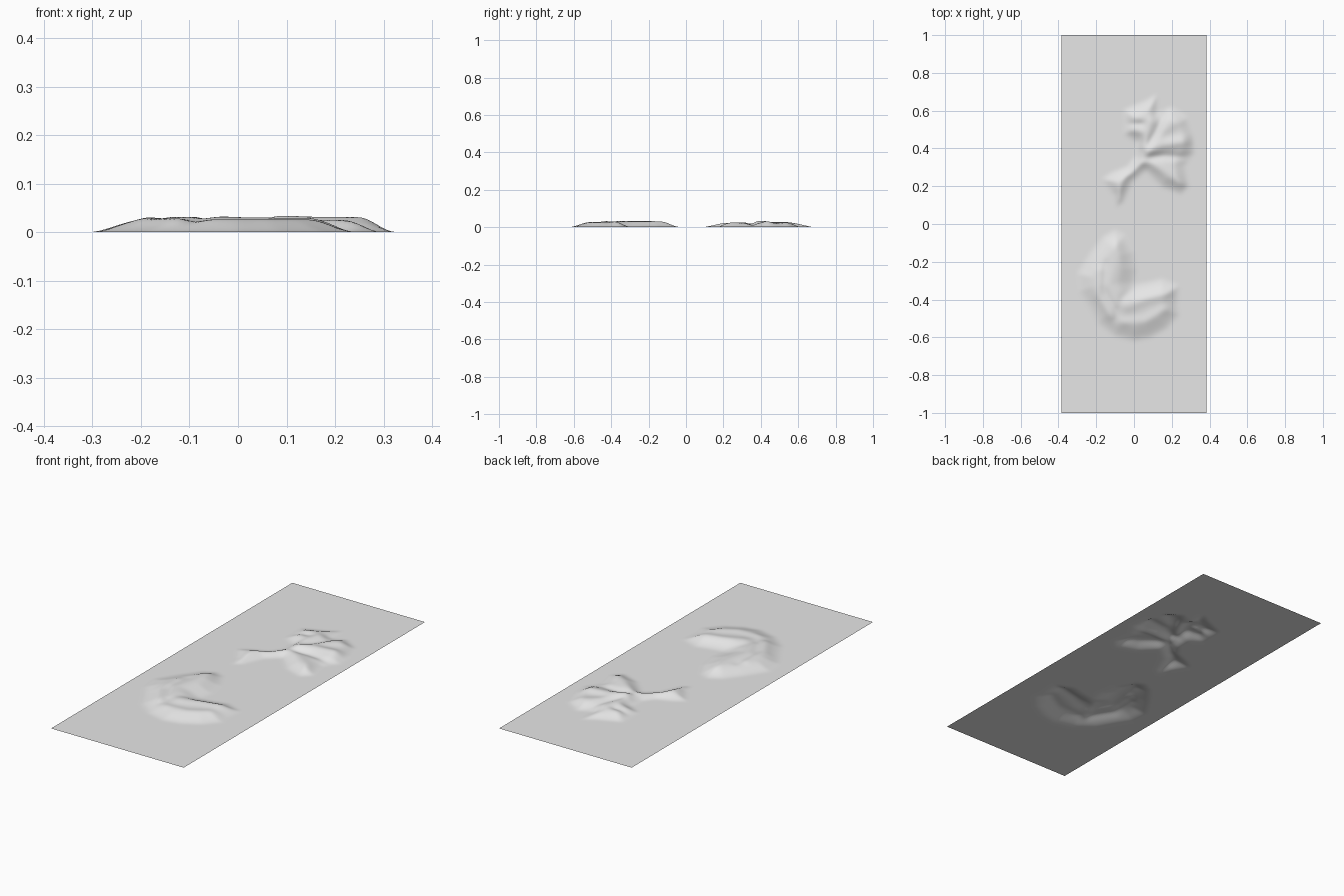
import bpy, bmesh, math
from mathutils import Vector
from mathutils.geometry import intersect_point_line

cube = bpy.data.objects.get("Cube")
if cube:
    bpy.data.objects.remove(cube, do_unlink=True)

WIDTH, LENGTH, STEP = 0.77, 2.0, 0.01


def points(text):
    return [Vector((float(a), float(b), 0)) for a, b in
            (pair.split(",") for pair in text.split())]


def segment_distance(p, a, b):
    near, t = intersect_point_line(p, a, b)
    near = a.lerp(b, min(1, max(0, t)))
    return (p - near).length


def depth_inside(p, outline):
    """Distance from the outline, zero outside it."""
    inside, nearest = False, math.inf
    for a, b in zip(outline, outline[1:] + outline[:1]):
        nearest = min(nearest, segment_distance(p, a, b))
        if (a.y > p.y) != (b.y > p.y):
            if p.x < a.x + (p.y - a.y) * (b.x - a.x) / (b.y - a.y):
                inside = not inside
    return nearest if inside else 0


def fold(path, width, height):
    return points(path), width, height


def mound_height(p, mound):
    depth = depth_inside(p, mound["outline"])
    if not depth:
        return 0
    t = min(1, depth / mound["slope"])
    height = mound["base"]
    for path, width, amount in mound["folds"]:
        d = min(segment_distance(p, a, b) for a, b in zip(path, path[1:]))
        height += amount * math.exp(-(d / width) ** 2)
    return height * t * t * (3 - 2 * t)


# Curled mound with an open notch on its left side
curl = {
    "outline": points("-.1,-.02 -.04,-.05 .01,-.14 .025,-.24 .01,-.31 .07,-.3 .15,-.28 "
                      ".25,-.32 .24,-.42 .25,-.48 .18,-.56 .09,-.61 0,-.63 -.11,-.6 "
                      "-.2,-.53 -.25,-.44 -.3,-.36 -.31,-.26 -.24,-.15 -.17,-.06"),
    "slope": 0.1, "base": 0.023,
    "folds": [
        fold("-.09,-.12 -.1,-.22 -.13,-.32 -.08,-.42", 0.045, 0.009),
        fold("-.18,-.25 -.19,-.38 -.12,-.49", 0.025, 0.006),
        fold("-.02,-.43 .07,-.39 .19,-.36", 0.035, 0.008),
        fold("-.05,-.52 .06,-.51 .2,-.43", 0.025, 0.004),
        fold("0,-.34 -.06,-.39 -.1,-.5", 0.02, -0.004),
        fold("-.15,-.2 -.16,-.34 -.1,-.45", 0.012, -0.003),
    ],
}

# Pinched fan with a short tail
fan = {
    "outline": points(".13,.7 .06,.66 -.06,.61 -.06,.47 0,.43 0,.36 -.04,.31 -.12,.28 "
                      "-.18,.24 -.12,.15 -.1,.08 -.05,.11 0,.22 .06,.27 .14,.19 .25,.15 "
                      ".3,.2 .28,.31 .33,.38 .32,.48 .29,.57 .2,.63 .13,.6"),
    "slope": 0.075, "base": 0.02,
    "folds": [
        fold(".05,.37 .15,.42 .3,.44", 0.03, 0.012),
        fold(".07,.4 .15,.49 .24,.56", 0.03, 0.006),
        fold(".05,.41 .08,.52 .12,.65", 0.025, 0.008),
        fold(".06,.33 .15,.29 .26,.22", 0.03, 0.006),
        fold(".02,.34 -.05,.24 -.1,.14", 0.025, 0.006),
        fold("-.04,.57 .05,.56", 0.018, 0.004),
        fold("-.04,.49 .04,.49", 0.018, 0.004),
        fold(".05,.38 .12,.49 .16,.59", 0.018, -0.009),
        fold(".06,.35 .16,.36 .29,.35", 0.02, -0.01),
        fold("-.03,.53 .04,.53", 0.012, -0.006),
    ],
}

# Thin sheet, raised into the two mounds
columns, rows = round(WIDTH / STEP), round(LENGTH / STEP)
bm = bmesh.new()
bmesh.ops.create_grid(bm, x_segments=columns, y_segments=rows, size=1)
for v in bm.verts:
    v.co.x *= WIDTH / 2
    v.co.y *= LENGTH / 2
    spot = Vector((v.co.x, v.co.y, 0))
    if abs(spot.x) < 0.35 and abs(spot.y) < 0.72:
        v.co.z = mound_height(spot, curl if spot.y < 0.03 else fan)

# Soften the creases
raised = [v for v in bm.verts if abs(v.co.x) < 0.37 and abs(v.co.y) < 0.75]
for _ in range(2):
    bmesh.ops.smooth_vert(bm, verts=raised, factor=0.5, use_axis_z=True)
for f in bm.faces:
    f.smooth = True

mesh = bpy.data.meshes.new("relief_sheet")
bm.to_mesh(mesh)
bm.free()
sheet = bpy.data.objects.new("relief_sheet", mesh)
bpy.context.collection.objects.link(sheet)

grey = bpy.data.materials.new("light_grey")
grey.use_nodes = True
colour = (0.8, 0.8, 0.8, 1)
grey.diffuse_color = colour
grey.node_tree.nodes["Principled BSDF"].inputs["Base Color"].default_value = colour
mesh.materials.append(grey)
